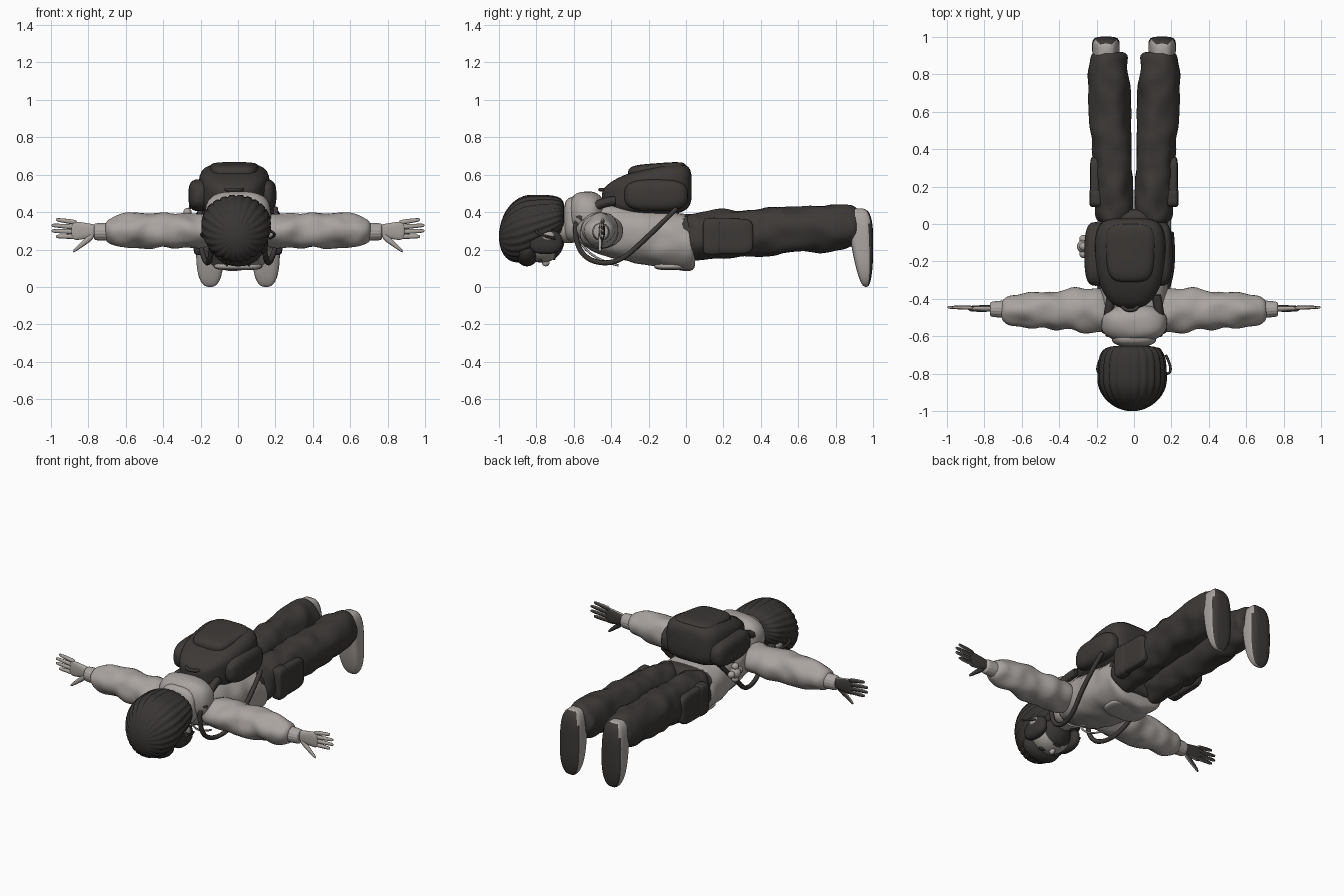
import bpy, bmesh, math
from mathutils import Vector, noise

default_cube = bpy.data.objects.get("Cube")
if default_cube:
    bpy.data.objects.remove(default_cube, do_unlink=True)


def material(name, *color):
    mat = bpy.data.materials.new(name)
    mat.use_nodes = True
    mat.diffuse_color = (*color, 1)
    shader = mat.node_tree.nodes["Principled BSDF"]
    shader.inputs["Base Color"].default_value = (*color, 1)
    shader.inputs["Roughness"].default_value = 0.9
    return mat


LIGHT = material("light cloth", .4, .37, .35)
SKIN = material("pale skin", .4, .37, .34)
DARK = material("dark cloth", .046, .041, .038)
HAIR = material("dark hair", .04, .036, .034)


def place(name, data, mirror):
    """Link new data to the scene, repeated on the other side if asked."""
    ob = bpy.data.objects.new(name, data)
    bpy.context.collection.objects.link(ob)
    if mirror:
        ob.modifiers.new("other side", "MIRROR")
    return ob


def limb(name, mat, start, end, size, end_size, bulge=0.0, section=2.0, ends=(4, 4),
         fold=0.0, ribs=0.0, back=None, mirror=False, sides=32, steps=24):
    """Rounded body from start to end; sections lie across its longest direction."""
    start, end = Vector(start), Vector(end)
    size, end_size = Vector(size), Vector(end_size)
    axis = max(range(3), key=lambda k: abs(end[k] - start[k]))
    across = [k for k in range(3) if k != axis]
    bm = bmesh.new()
    loops = []
    for step in range(steps + 1):
        u = (1 - math.cos(math.pi * step / steps)) / 2
        power = ends[0] if u < .5 else ends[1]
        rounding = max(.0001, 1 - abs(2 * u - 1) ** power) ** (1 / power)
        radii = size.lerp(end_size, u) * rounding * (1 + bulge * math.sin(math.pi * u))
        loop = []
        for i in range(sides):
            angle = math.tau * i / sides
            ring = (math.cos(angle), math.sin(angle))
            k = sum(abs(c) ** section for c in ring) ** (-1 / section)
            k *= 1 - ribs * (i % 4 == 0)
            co = start.lerp(end, u)
            for way, c, radius in zip(across, ring, radii):
                co[way] += c * radius * k
            crease = fold * noise.noise(co * 11)
            for way, c in zip(across, ring):
                co[way] += c * crease
            loop.append(bm.verts.new(co))
        loops.append(loop)
    for low, high in zip(loops, loops[1:]):
        for i in range(sides):
            j = (i + 1) % sides
            bm.faces.new((low[i], low[j], high[j], high[i]))
    bm.faces.new(loops[0])
    bm.faces.new(loops[-1])
    bmesh.ops.recalc_face_normals(bm, faces=bm.faces)
    for face in bm.faces:
        face.smooth = True
        # Faces turned to the rear take the second colour
        face.material_index = int(back is not None and face.normal.y > .5)
    mesh = bpy.data.meshes.new(name)
    bm.to_mesh(mesh)
    bm.free()
    mesh.materials.append(mat)
    if back:
        mesh.materials.append(back)
    return place(name, mesh, mirror)


def pad(name, mat, centre, size, section=2.0, **options):
    """Cushion with the given half sizes; a higher section value is boxier."""
    centre, size = Vector(centre), Vector(size)
    reach = Vector((0, size.y, 0))
    flat = (size.x, size.z)
    return limb(name, mat, centre - reach, centre + reach, flat, flat,
                section=section, ends=(section, section), steps=16, **options)


def cord(name, mat, points, radius, mirror=False):
    """Round strap or cord that follows a soft path."""
    curve = bpy.data.curves.new(name, "CURVE")
    curve.dimensions = "3D"
    curve.bevel_depth = radius
    curve.bevel_resolution = 2
    spline = curve.splines.new("NURBS")
    spline.points.add(len(points) - 1)
    spline.use_endpoint_u = True
    spline.order_u = 3
    for point, co in zip(spline.points, points):
        point.co = (*co, 1)
    curve.materials.append(mat)
    return place(name, curve, mirror)


# Head: face with shaded jaw, features and ribbed hair
pad("face", SKIN, (0, -.77, .25), (.125, .12, .12), back=HAIR)
pad("nose", SKIN, (0, -.75, .13), (.015, .02, .02))
pad("mouth", HAIR, (0, -.705, .15), (.03, .007, .007))
pad("eyes", HAIR, (.05, -.78, .14), (.025, .01, .01), mirror=True)
pad("ears", SKIN, (.14, -.74, .27), (.025, .04, .03), mirror=True)
limb("neck", SKIN, (0, -.7, .31), (0, -.55, .33), (.08, .08), (.09, .09), back=HAIR)
limb("hair", HAIR, (-.01, -1, .27), (-.01, -.65, .38), (.18, .21), (.175, .11),
     bulge=.05, ends=(2, 5), ribs=.06, sides=96)
pad("fringe", HAIR, (0, -.85, .2), (.13, .07, .09))
pad("side_hair", HAIR, (.125, -.75, .24), (.035, .09, .065), section=2.5, mirror=True)
cord("loose_strands", HAIR, [(.17, -.8, .3), (.22, -.8, .28), (.17, -.7, .26)], .007, mirror=True)

# Hooded top
limb("hoodie_body", LIGHT, (0, -.6, .33), (0, .05, .23), (.17, .14), (.2, .155),
     section=2.5, ends=(3, 10), fold=.012, sides=48, steps=32)
pad("hood", LIGHT, (0, -.53, .39), (.175, .1, .12), section=2.6, fold=.01)
pad("collar", LIGHT, (0, -.6, .36), (.12, .055, .12), section=3)
pad("front_pocket", LIGHT, (0, -.08, .11), (.13, .09, .02), section=3)
cord("drawstrings", LIGHT, [(.06, -.57, .25), (.06, -.52, .15), (.06, -.36, .115)], .006, mirror=True)
limb("sleeves", LIGHT, (.1, -.46, .3), (.71, -.46, .3), (.13, .1), (.08, .085),
     ends=(4, 5), fold=.018, mirror=True, steps=40)
limb("cuffs", LIGHT, (.66, -.455, .295), (.77, -.455, .295), (.05, .05), (.04, .045),
     ends=(8, 8), ribs=.04, mirror=True, sides=64)

# Hands with dark palms
limb("palms", SKIN, (.74, -.45, .3), (.89, -.45, .3), (.02, .03), (.013, .055),
     section=2.5, back=DARK, mirror=True)
for i, finger in enumerate(("index", "middle", "ring", "little")):
    spread = 1.5 - i
    limb(finger + "_fingers", SKIN, (.86, -.447, .307 + spread * .025),
         (1 - .012 * spread ** 2, -.445, .315 + spread * .03),
         (.012, .014), (.008, .01), back=DARK, mirror=True, sides=12, steps=10)
limb("thumbs", SKIN, (.77, -.455, .28), (.88, -.46, .19), (.015, .025), (.008, .01),
     back=DARK, mirror=True, sides=16, steps=10)

# Trousers with cargo pockets
limb("trouser_seat", DARK, (0, -.05, .265), (0, .08, .27), (.19, .125), (.18, .115),
     section=2.6, ends=(6, 4), fold=.01)
limb("trouser_legs", DARK, (.1, 0, .27), (.142, .92, .325), (.1, .13), (.112, .122),
     ends=(8, 7), fold=.018, mirror=True, steps=48)
pad("cargo_pockets", DARK, (.208, .23, .27), (.027, .13, .095), section=5, mirror=True)
pad("cargo_flaps", DARK, (.203, .14, .27), (.036, .05, .1), section=5, mirror=True)

# Shoes with dark soles
limb("shoes", LIGHT, (.15, .962, 0), (.15, .925, .42), (.075, .038), (.072, .076),
     section=4, ends=(2.6, 3.2), back=DARK, mirror=True)

# Backpack with lid, side pockets and handle
BAG_X = -.02
limb("backpack", DARK, (BAG_X, -.45, .48), (BAG_X, .03, .535), (.14, .085), (.18, .135),
     bulge=.16, section=4, ends=(3, 5), sides=48)
limb("bag_lid", DARK, (BAG_X, -.31, .6), (BAG_X, 0, .635), (.12, .05), (.14, .038), section=4)
for side, label in ((1, "left"), (-1, "right")):
    pad(label + "_bag_pocket", DARK, (BAG_X * 1.5 + side * .175, -.16, .49), (.06, .17, .085), section=3)
cord("bag_handle", DARK, [(BAG_X + x, y, .52) for x, y in
                          ((-.05, -.4), (-.05, -.46), (.05, -.46), (.05, -.4))], .01)

# Shoulder straps
cord("shoulder_straps", DARK, [(.12, -.4, .47), (.14, -.6, .42), (.14, -.58, .16),
                               (.17, -.38, .11), (.215, -.2, .27), (.2, -.05, .42)], .014, mirror=True)
cord("strap_pads", DARK, [(.12, -.38, .46), (.14, -.5, .45), (.15, -.57, .36)], .025, mirror=True)

# Soft charm hanging from the bag
CHARM = Vector((-.27, -.12, .36))
pad("charm_body", LIGHT, CHARM, (.035, .035, .035))
for turn, part in enumerate(("front_paw", "head", "rear_paw", "tail")):
    angle = turn * math.tau / 4
    offset = Vector((0, math.cos(angle), math.sin(angle))) * .04
    pad("charm_" + part, LIGHT, CHARM + offset, (.022, .022, .022), sides=16)
cord("charm_cord", DARK, [CHARM, CHARM + Vector((.02, 0, .1))], .006)
